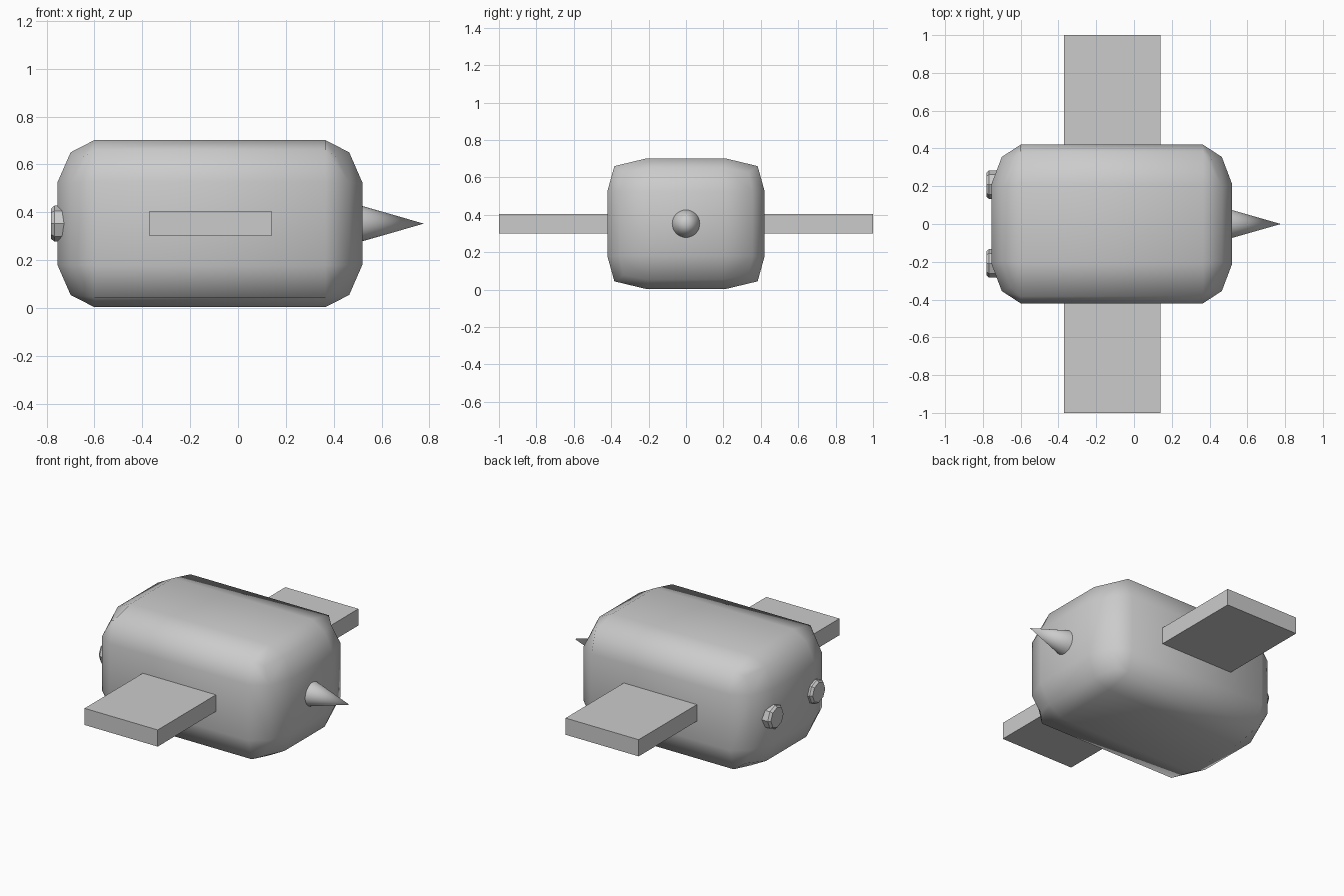
import bpy
import bmesh
from math import pi, radians
from mathutils import Matrix

if "Cube" in bpy.data.objects:
    bpy.data.objects.remove(bpy.data.objects["Cube"])

CX, CZ = -0.1175, 0.3525   # body centre


def finish(bm, name, smooth=None):
    bmesh.ops.recalc_face_normals(bm, faces=bm.faces)
    mesh = bpy.data.meshes.new(name)
    bm.to_mesh(mesh)
    bm.free()
    obj = bpy.data.objects.new(name, mesh)
    bpy.context.collection.objects.link(obj)
    if smooth:
        bpy.ops.object.select_all(action='DESELECT')
        obj.select_set(True)
        bpy.context.view_layer.objects.active = obj
        bpy.ops.object.shade_smooth_by_angle(angle=radians(smooth))
    return obj


def outline(side, corner, top):
    """Mirror one corner's three (x, y, z) points into a 12-point ring."""
    ring = []
    for sy, sz in ((1, 1), (-1, 1), (-1, -1), (1, -1)):
        pts = (side, corner, top) if sy * sz > 0 else (top, corner, side)
        ring += [(x, y * sy, z * sz) for x, y, z in pts]
    return ring


# Body: rounded box lofted from mirrored rings, closed with softened ends
def make_body():
    bm = bmesh.new()
    straight = outline((0.4825, 0.42, 0.175), (0.4825, 0.383, 0.308), (0.4825, 0.21, 0.3495))
    rim = outline((0.5825, 0.355, 0.172), (0.535, 0.335, 0.275), (0.5825, 0.20, 0.298))
    inner = [(0.6375, 0.21 * a, 0.172 * b) for a, b in ((1, 1), (-1, 1), (-1, -1), (1, -1))]

    def add(points, s):
        return [bm.verts.new((CX + x * s, y, CZ + z)) for x, y, z in points]

    straights = []
    for s in (-1, 1):
        a, b, c = add(straight, s), add(rim, s), add(inner, s)
        straights.append(a)
        for i in range(12):
            j = (i + 1) % 12
            bm.faces.new((a[i], a[j], b[j], b[i]))
        for k in range(4):
            n = (k + 1) % 4
            bm.faces.new((b[3 * k], b[3 * k + 1], b[3 * k + 2], c[k]))
            bm.faces.new((b[3 * k + 2], b[(3 * k + 3) % 12], c[n], c[k]))
        bm.faces.new(c)
    a, b = straights
    for i in range(12):
        j = (i + 1) % 12
        bm.faces.new((a[i], a[j], b[j], b[i]))
    return finish(bm, "body", 45)


def disc_x(bm, r1, r2, x1, x2, y, segments, z=CZ):
    """Cone frustum lying along x from x1 to x2."""
    m = Matrix.Translation(((x1 + x2) / 2, y, z)) @ Matrix.Rotation(pi / 2, 4, 'Y')
    bmesh.ops.create_cone(bm, cap_ends=True, segments=segments, radius1=r1,
                          radius2=r2, depth=x2 - x1, matrix=m)


make_body()

# Nose spike
bm = bmesh.new()
disc_x(bm, 0.075, 0, 0.515, 0.777, 0, 32)
finish(bm, "spike", 40)

for s, label in ((-1, "right"), (1, "left")):
    # Flat side fin
    bm = bmesh.new()
    bmesh.ops.create_cube(bm, size=1, matrix=Matrix.Translation((-0.115, 0.68 * s, CZ))
                          @ Matrix.Diagonal((0.51, 0.64, 0.105, 1)))
    finish(bm, label + "_fin")

    # Octagonal rear stud with chamfered face
    bm = bmesh.new()
    disc_x(bm, 0.075, 0.075, -0.768, -0.69, 0.208 * s, 8)
    bmesh.ops.delete(bm, geom=[f for f in bm.faces if f.normal.x < -0.9], context='FACES_ONLY')
    rim = [e for e in bm.edges if all(v.co.x < -0.76 for v in e.verts)]
    cap = bmesh.ops.contextual_create(bm, geom=rim)["faces"]
    bmesh.ops.inset_region(bm, faces=cap, thickness=0.012, depth=0)
    for v in cap[0].verts:
        v.co.x = -0.782
    finish(bm, label + "_stud")
